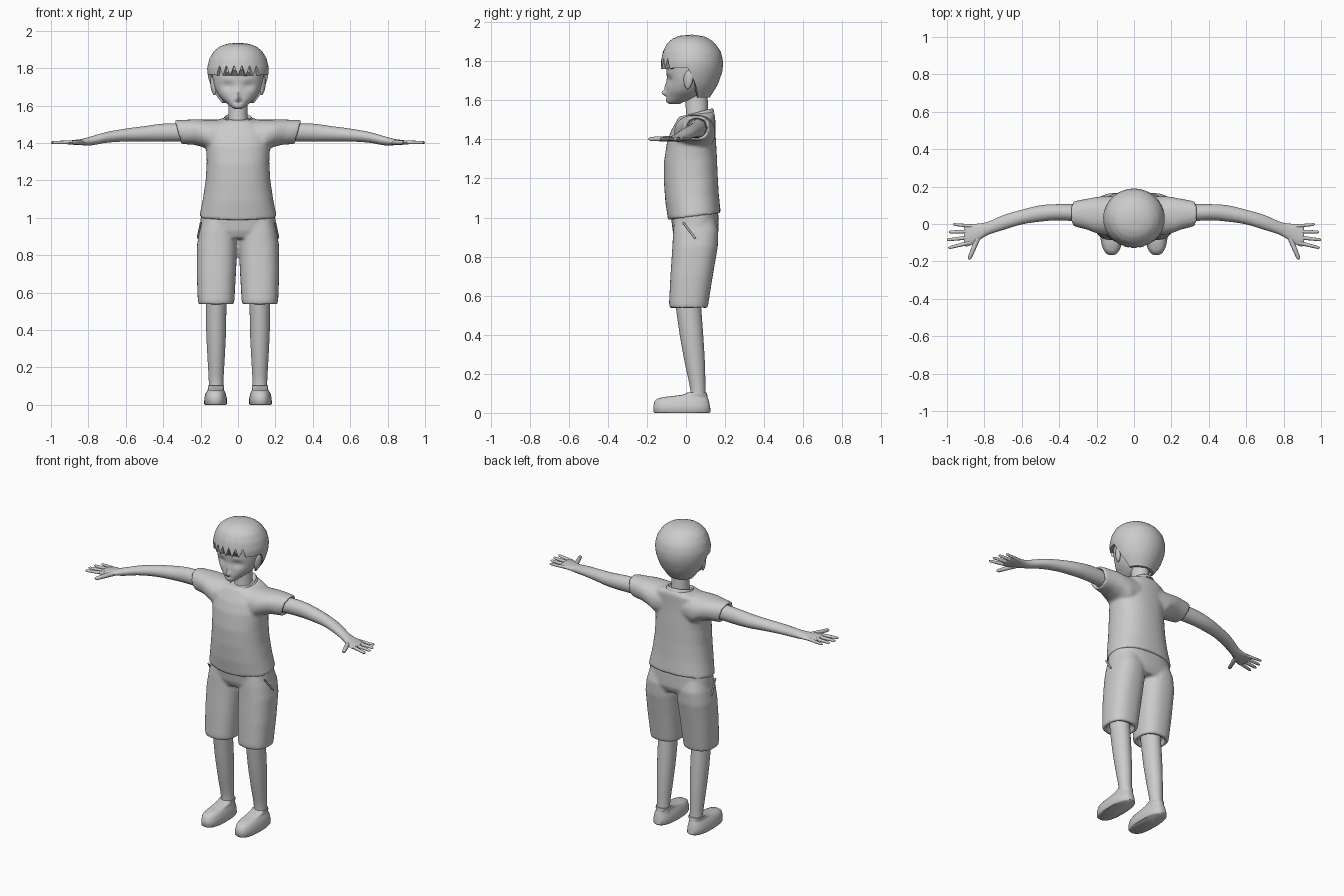
import bpy, bmesh, math
from mathutils import Vector

cube = bpy.data.objects.get("Cube")
if cube:
    bpy.data.objects.remove(cube)

grey = bpy.data.materials.new("pale_grey")
grey.use_nodes = True
grey.diffuse_color = (0.6, 0.6, 0.6, 1)
grey.node_tree.nodes["Principled BSDF"].inputs["Base Color"].default_value = (0.6, 0.6, 0.6, 1)


def finish(name, bm, voxel=0, angle=50):
    """Turn a bmesh into a smooth object; a voxel size fuses overlapping volumes."""
    bmesh.ops.recalc_face_normals(bm, faces=bm.faces)
    mesh = bpy.data.meshes.new(name)
    bm.to_mesh(mesh)
    bm.free()
    obj = bpy.data.objects.new(name, mesh)
    bpy.context.collection.objects.link(obj)
    mesh.materials.append(grey)
    bpy.ops.object.select_all(action="DESELECT")
    obj.select_set(True)
    bpy.context.view_layer.objects.active = obj
    if voxel:
        remesh = obj.modifiers.new("fuse", "REMESH")
        remesh.mode, remesh.voxel_size, remesh.use_smooth_shade = "VOXEL", voxel, True
        relax = obj.modifiers.new("relax", "SMOOTH")
        relax.factor, relax.iterations = 0.5, 5
    else:
        bpy.ops.object.shade_smooth_by_angle(angle=math.radians(angle))
    return obj


def skin(bm, rings):
    """Bridge rings of points and cap both ends."""
    rows = [[bm.verts.new(p) for p in ring] for ring in rings]
    n = len(rows[0])
    for a, b in zip(rows, rows[1:]):
        for i in range(n):
            j = (i + 1) % n
            bm.faces.new((a[i], a[j], b[j], b[i]))
    bm.faces.new(rows[0])
    bm.faces.new(rows[-1])


def smooth_sections(sections, steps):
    """Catmull-Rom resampling of cross-section values."""
    out = []
    for k in range(len(sections) - 1):
        p = [sections[min(max(k + d, 0), len(sections) - 1)] for d in (-1, 0, 1, 2)]
        for s in range(steps):
            t = s / steps
            out.append([b + t * (c - a) / 2 + t * t * (a - 2.5 * b + 2 * c - d / 2)
                        + t ** 3 * (1.5 * b - a / 2 - 1.5 * c + d / 2) for a, b, c, d in zip(*p)])
    return out + [sections[-1]]


def loft(bm, sections, axis="Z", side=1, n=32, power=2.0, slope=0.0, steps=1):
    """Sections along Z: z, x, y_min, y_max, half width. Along X: x, y_min, y_max, z_min, z_max."""
    rings = []
    for sec in smooth_sections(sections, steps):
        ring = []
        for i in range(n):
            a = math.tau * i / n
            c, s = (math.copysign(abs(f) ** (2 / power), f) for f in (math.cos(a), math.sin(a)))
            if axis == "Z":
                z, x, y0, y1, w = sec
                dy = (y1 - y0) / 2 * s
                ring.append((side * (x + w * c), (y0 + y1) / 2 + dy, z + slope * dy))
            else:
                x, y0, y1, z0, z1 = sec
                dz = (z1 - z0) / 2 * s
                ring.append((side * (x + slope * dz), (y0 + y1) / 2 + (y1 - y0) / 2 * c, (z0 + z1) / 2 + dz))
        rings.append(ring)
    skin(bm, rings)


def tube(bm, start, end, r0, r1, n=10):
    """Tapered round-tipped rod."""
    start, end = Vector(start), Vector(end)
    d = end - start
    u = d.orthogonal().normalized()
    v = d.normalized().cross(u)
    rings = []
    for t, r in ((0, r0), (0.5, (r0 + r1) / 2), (0.92, r1), (1, r1 * 0.45)):
        rings.append([start + d * t + r * (u * math.cos(math.tau * i / n) + v * math.sin(math.tau * i / n))
                      for i in range(n)])
    skin(bm, rings)


# Head with shallow eye sockets, nose and lips
bm = bmesh.new()
loft(bm, [(1.582, 0, -.085, -.03, .018), (1.592, 0, -.1, -.01, .035), (1.615, 0, -.103, .06, .064),
          (1.65, 0, -.1, .09, .1), (1.7, 0, -.098, .12, .126), (1.76, 0, -.1, .14, .138),
          (1.82, 0, -.102, .14, .138), (1.88, 0, -.06, .1, .09)], n=64, power=2.15, steps=5)
FEATURES = [(.055, 1.705, .03, .02, .012), (0, 1.638, .012, .014, -.022), (0, 1.668, .01, .025, -.01),
            (0, 1.617, .025, .005, .005), (.055, 1.74, .035, .012, -.004)]
for v in bm.verts:
    if v.co.y < -.02:
        x, z = abs(v.co.x), v.co.z
        v.co.y += sum(depth * math.exp(-((x - fx) / wx) ** 2 - ((z - fz) / wz) ** 2)
                      for fx, fz, wx, wz, depth in FEATURES)
finish("head", bm)

# Neck
bm = bmesh.new()
loft(bm, [(1.48, 0, -.01, .12, .062), (1.53, 0, 0, .113, .052), (1.66, 0, -.005, .11, .05)])
finish("neck", bm)

# Bowl-cut hair with a jagged fringe: z, y_min, y_max, half width
HAIR = [(1.936, .025, .035, .005), (1.93, -.035, .085, .06), (1.915, -.07, .12, .1), (1.89, -.098, .15, .13),
        (1.85, -.118, .178, .153), (1.8, -.128, .19, .165), (1.75, -.128, .187, .16),
        (1.68, -.1, .163, .137), (1.62, -.06, .125, .095), (1.58, -.04, .1, .07)]


def hair_at(z):
    for (za, *a), (zb, *b) in zip(HAIR, HAIR[1:]):
        if z >= zb:
            t = (za - z) / (za - zb)
            return [p + (q - p) * t for p, q in zip(a, b)]
    return HAIR[-1][1:]


def hair_edge(i, n):
    i = min(i, n - i)
    a = math.tau * i / n
    if a < .85:
        return 1.76 + .055 * abs((i + 2) % 4 - 2) / 2
    if a < 1.45:
        return 1.765
    return 1.765 - .15 * min(1, (a - 1.45) / .45)


bm = bmesh.new()
n, rows, rings = 96, 18, []
for k in range(rows + 2):
    t = min(k / rows, 1) ** 1.6
    ring = []
    for i in range(n):
        a = math.tau * i / n
        z = 1.936 + (hair_edge(i, n) - 1.936) * t
        y0, y1, w = hair_at(z)
        shrink = .86 if k > rows else 1
        ring.append((w * shrink * math.sin(a), (y0 + y1) / 2 - (y1 - y0) / 2 * shrink * math.cos(a), z))
    rings.append(ring)
skin(bm, rings)
finish("hair", bm)

# Shirt: body and sleeves fused, sleeves hollow at the cuff
bm = bmesh.new()
loft(bm, [(1.005, 0, -.092, .178, .207), (1.1, 0, -.106, .168, .188), (1.2, 0, -.113, .162, .173),
          (1.3, 0, -.113, .158, .167), (1.4, 0, -.098, .152, .172), (1.46, 0, -.076, .15, .175),
          (1.505, 0, -.05, .15, .15), (1.53, 0, -.035, .14, .085)], n=48, power=2.3, slope=.13)
for side in (1, -1):
    loft(bm, [(.03, -.05, .145, 1.36, 1.525), (.15, -.062, .15, 1.34, 1.525), (.2, -.05, .145, 1.375, 1.526),
              (.25, -.03, .135, 1.39, 1.525), (.322, -.012, .122, 1.395, 1.522),
              (.322, .005, .107, 1.41, 1.507), (.27, .005, .107, 1.41, 1.507)], "X", side, slope=.28, power=2.2)
finish("shirt", bm, voxel=.009)

# Collar band
bm = bmesh.new()
loft(bm, [(1.515, 0, -.04, .145, .085), (1.532, 0, -.032, .14, .077), (1.538, 0, -.027, .135, .071),
          (1.525, 0, -.015, .125, .062)], slope=.26)
finish("collar", bm)

# Shorts: hips and two open legs fused
bm = bmesh.new()
loft(bm, [(.89, 0, -.05, .15, .19), (.93, 0, -.068, .167, .205), (1.03, 0, -.08, .165, .197)],
     n=48, power=2.4)
for side in (1, -1):
    loft(bm, [(.57, .117, -.06, .09, .075), (.537, .117, -.06, .09, .075), (.537, .117, -.083, .11, .095),
              (.56, .117, -.087, .115, .098), (.7, .116, -.08, .137, .105), (.85, .112, -.07, .163, .108),
              (.93, .107, -.066, .166, .1), (.99, .1, -.06, .15, .09)], side=side, power=2.4)
finish("shorts", bm, voxel=.009)

for side, label in ((1, "left"), (-1, "right")):
    # Slanted pocket seam
    bm = bmesh.new()
    tube(bm, (side * .199, -.015, .975), (side * .217, .05, .89), .005, .005)
    finish(label + "_pocket_seam", bm)

    # Ear
    bm = bmesh.new()
    bmesh.ops.create_uvsphere(bm, u_segments=20, v_segments=12, radius=1)
    for v in bm.verts:
        p = v.co.copy()
        v.co = (side * (.132 + .014 * p.x + .006 * p.z + .006 * p.y),
                .012 + (.024 + .005 * p.z) * p.y + .004 * p.z, 1.705 + .049 * p.z)
    finish(label + "_ear", bm)

    # Arm and palm
    bm = bmesh.new()
    loft(bm, [(.26, .01, .105, 1.41, 1.505), (.4, .02, .106, 1.408, 1.503), (.5, .013, .1, 1.408, 1.49),
              (.6, -.002, .076, 1.408, 1.477), (.7, -.032, .047, 1.402, 1.459), (.78, -.058, .012, 1.388, 1.437),
              (.83, -.088, .002, 1.388, 1.423), (.87, -.112, .0, 1.39, 1.417), (.9, -.12, -.008, 1.393, 1.413),
              (.91, -.105, -.02, 1.397, 1.409)], "X", side, n=24, steps=3)
    finish(label + "_arm", bm)

    # Fingers and thumb
    bm = bmesh.new()
    for start, tip, r in (((.86, -.012), (.968, -.002), .01), ((.88, -.04), (.99, -.043), .011),
                          ((.885, -.072), (1, -.085), .011), ((.88, -.1), (.993, -.128), .011),
                          ((.83, -.062), (.882, -.19), .015)):
        tube(bm, (side * start[0], start[1], 1.404), (side * tip[0], tip[1], 1.402), r, r * .72)
    finish(label + "_fingers", bm)

    # Lower leg
    bm = bmesh.new()
    loft(bm, [(.06, .117, .015, .105, .043), (.12, .117, .022, .1, .039), (.25, .117, -.005, .097, .046),
              (.4, .117, -.032, .088, .053), (.6, .117, -.06, .073, .055)], side=side, steps=3)
    finish(label + "_leg", bm)

    # Shoe with flat sole, rounded toe and ankle opening
    bm = bmesh.new()
    loft(bm, [(0, .12, -.16, .12, .056), (.006, .12, -.166, .126, .061), (.035, .12, -.167, .123, .06),
              (.062, .12, -.16, .117, .054), (.076, .119, -.14, .112, .046), (.084, .118, -.09, .11, .042),
              (.092, .117, -.02, .109, .043), (.104, .117, .008, .106, .042)], side=side, n=40, power=2.5)
    finish(label + "_shoe", bm)
